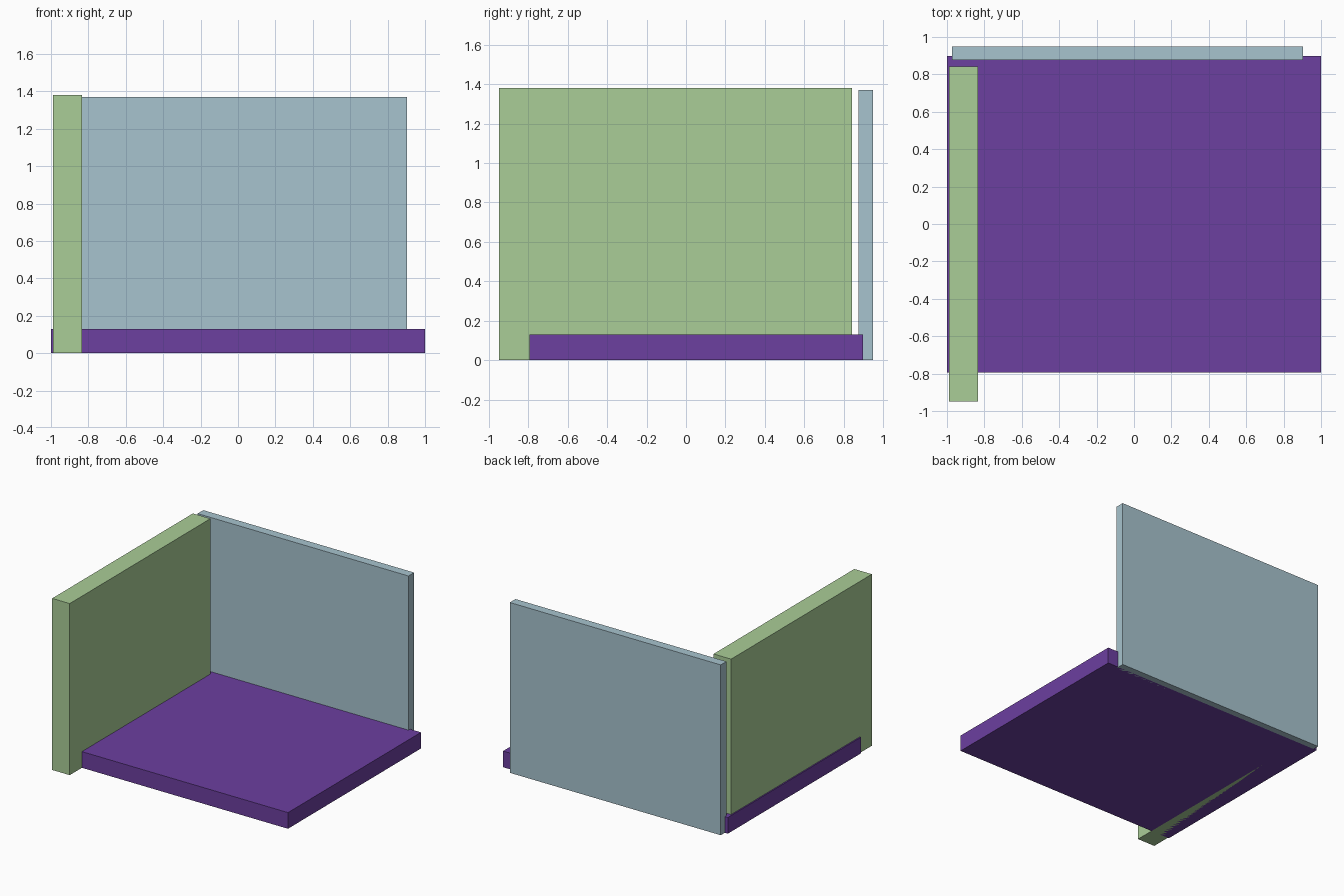
import bpy

if "Cube" in bpy.data.objects:
    bpy.data.objects.remove(bpy.data.objects["Cube"])


def box(name, lo, hi, color):
    """Coloured box spanning two opposite corners."""
    bpy.ops.mesh.primitive_cube_add(
        size=1, location=[(a + b) / 2 for a, b in zip(lo, hi)])
    ob = bpy.context.object
    ob.name = name
    ob.scale = [b - a for a, b in zip(lo, hi)]
    bpy.ops.object.transform_apply(location=False, rotation=False, scale=True)
    mat = bpy.data.materials.new(name + "_paint")
    mat.diffuse_color = (*color, 1)
    mat.use_nodes = True
    mat.node_tree.nodes["Principled BSDF"].inputs["Base Color"].default_value = mat.diffuse_color
    ob.data.materials.append(mat)
    return ob


# Floor slab
box("floor", (-1, -0.793, 0), (1, 0.897, 0.13), (0.15, 0.05, 0.35))
# Thick wall on the left, overhanging the floor at the front
box("left_wall", (-0.99, -0.948, 0), (-0.834, 0.841, 1.38), (0.40, 0.61, 0.31))
# Thin wall along the back edge
box("back_wall", (-0.973, 0.876, 0), (0.904, 0.948, 1.37), (0.39, 0.55, 0.62))
